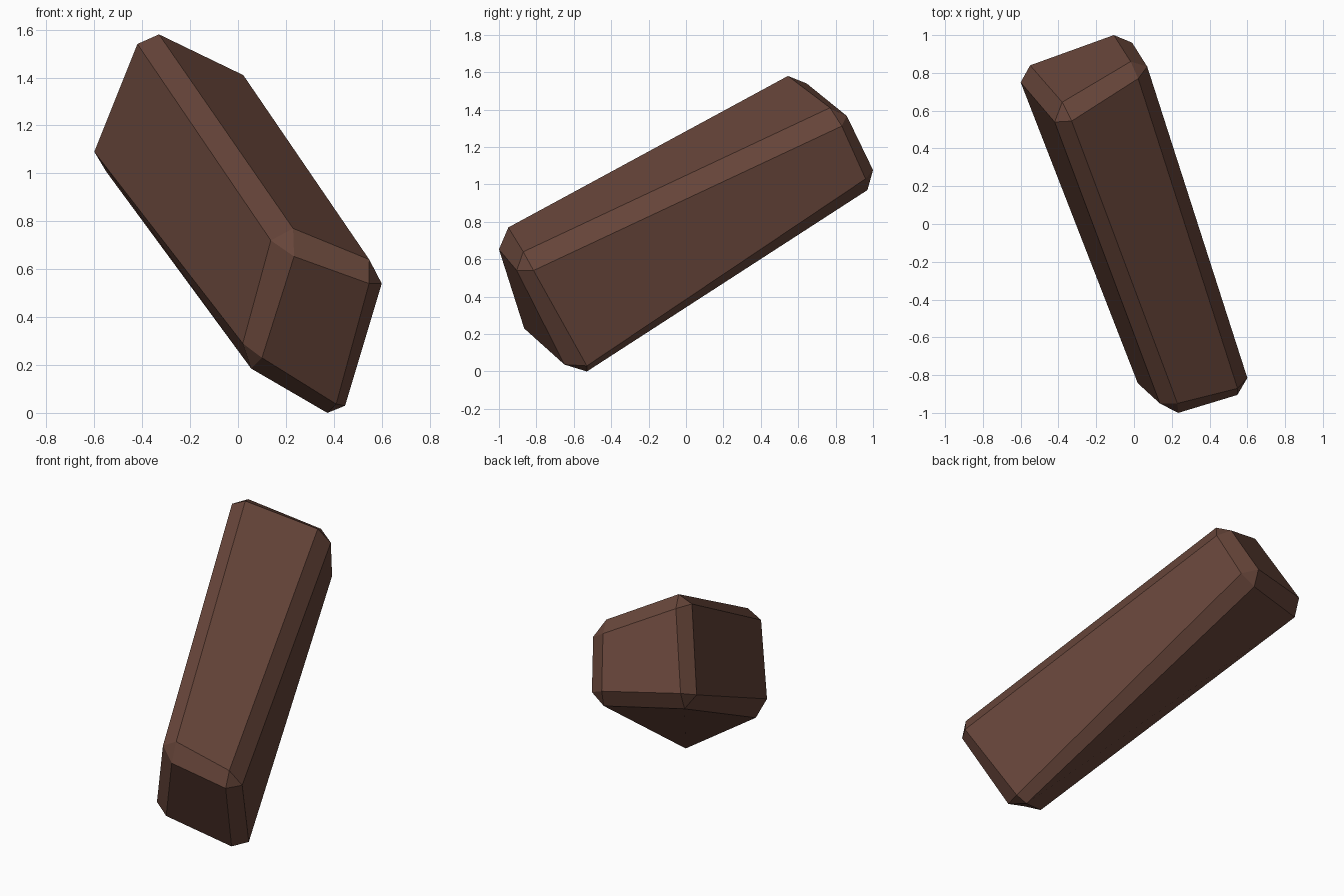
import bpy
import bmesh

default_cube = bpy.data.objects.get("Cube")
if default_cube:
    bpy.data.objects.remove(default_cube, do_unlink=True)

# Single earthy brown material
brown = bpy.data.materials.new("dark_brown")
brown.use_nodes = True
colour = (0.135, 0.06, 0.042, 1.0)
brown.diffuse_color = colour
shader = next(n for n in brown.node_tree.nodes if n.type == "BSDF_PRINCIPLED")
shader.inputs["Base Color"].default_value = colour
shader.inputs["Roughness"].default_value = 0.9

# Chipped corners of the slanted block, keyed by (side, end, level).
# Each corner holds one point on its side face, its end face and its top or bottom face.
RIGHT, LEFT, BACK, FRONT, TOP, BOTTOM = 1, -1, 1, -1, 1, -1
corners = {
    (LEFT, FRONT, TOP): [(.137, -.95, .72), (.234, -1, .653), (.23, -.95, .77)],
    (RIGHT, FRONT, TOP): [(.6, -.815, .54), (.547, -.905, .54), (.548, -.87, .64)],
    (RIGHT, FRONT, BOTTOM): [(.447, -.53, .03), (.41, -.65, .037), (.373, -.53, 0)],
    (LEFT, FRONT, BOTTOM): [(.02, -.843, .29), (.1, -.865, .23), (.055, -.78, .185)],
    (LEFT, BACK, TOP): [(-.42, .54, 1.54), (-.38, .645, 1.54), (-.33, .545, 1.58)],
    (RIGHT, BACK, TOP): [(.07, .833, 1.312), (-.018, .86, 1.366), (.022, .77, 1.41)],
    (RIGHT, BACK, BOTTOM): [(-.01, .96, 1.03), (-.107, 1, 1.077), (-.1, .97, .97)],
    (LEFT, BACK, BOTTOM): [(-.6, .75, 1.09), (-.55, .84, 1.12), (-.55, .8, 1.007)],
}

bm = bmesh.new()
points = {key: [bm.verts.new(p) for p in trio] for key, trio in corners.items()}
ring = [(-1, -1), (1, -1), (1, 1), (-1, 1)]


def corner(axis_signs):
    """Find the corner whose sign on each axis is given."""
    return points[tuple(axis_signs[axis] for axis in range(3))]


for axis in range(3):
    first, second = (axis + 1) % 3, (axis + 2) % 3
    # Two broad faces across this axis; the twisted top and bottom start one
    # corner later, so that they fold outward along their diagonal
    loop = ring[1:] + ring[:1] if axis == 2 else ring
    for sign in (-1, 1):
        bm.faces.new([corner({axis: sign, first: a, second: b})[axis] for a, b in loop])
    # Four bevel strips running along this axis
    for a, b in ring:
        start = corner({axis: -1, first: a, second: b})
        finish = corner({axis: 1, first: a, second: b})
        bm.faces.new([start[first], finish[first], finish[second], start[second]])

# Corner chips
for trio in points.values():
    bm.faces.new(trio)

bmesh.ops.recalc_face_normals(bm, faces=bm.faces[:])
mesh = bpy.data.meshes.new("slanted_block")
bm.to_mesh(mesh)
bm.free()
mesh.materials.append(brown)
block = bpy.data.objects.new("slanted_block", mesh)
bpy.context.collection.objects.link(block)
